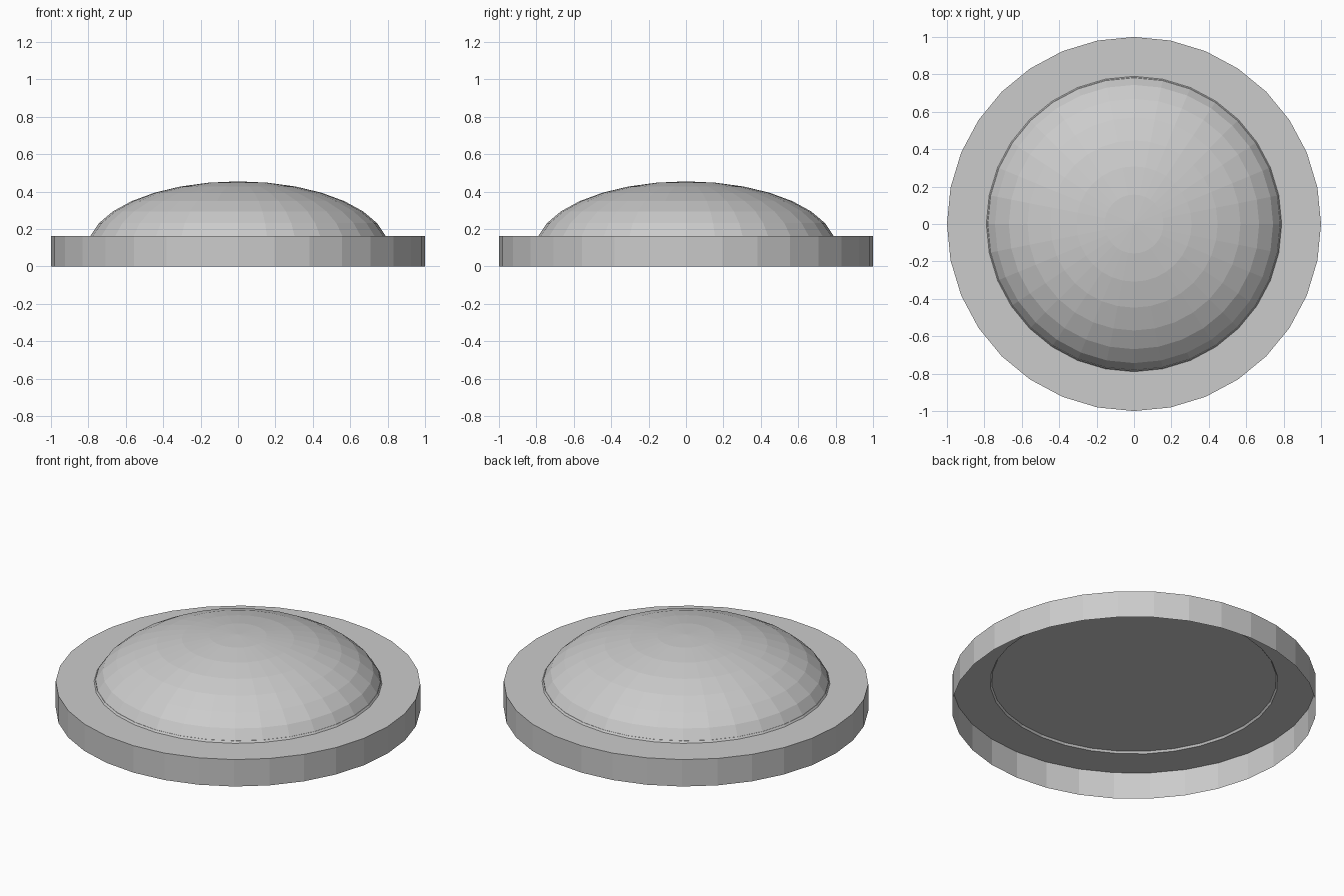
import bpy, bmesh, math

if "Cube" in bpy.data.objects:
    bpy.data.objects.remove(bpy.data.objects["Cube"])

SIDES = 32
RIM_Z = 0.163       # top of the base ring
DOME_R = 0.805      # full radius of the flattened sphere
DOME_H = 0.362      # its vertical radius
DOME_Z = 0.093      # its centre height


def lathe(name, profile):
    """Revolve (radius, z) points into a faceted shell; radius 0 closes to a pole."""
    bm = bmesh.new()
    rings = []
    for r, z in profile:
        if r == 0:
            rings.append([bm.verts.new((0, 0, z))] * SIDES)
        else:
            rings.append([bm.verts.new((r * math.cos(a), r * math.sin(a), z))
                          for a in (2 * math.pi * i / SIDES for i in range(SIDES))])
    for low, high in zip(rings, rings[1:]):
        for i in range(SIDES):
            j = (i + 1) % SIDES
            quad = [low[i], low[j], high[j], high[i]]
            bm.faces.new(list(dict.fromkeys(quad)))
    mesh = bpy.data.meshes.new(name)
    bm.to_mesh(mesh)
    bm.free()
    obj = bpy.data.objects.new(name, mesh)
    bpy.context.collection.objects.link(obj)
    return obj


# Base ring: outer wall and flat top, open underneath
dome = [(DOME_R * math.sin(math.pi * k / 16), DOME_Z + DOME_H * math.cos(math.pi * k / 16))
        for k in range(7, 0, -1)] + [(0, DOME_Z + DOME_H)]
edge_r = dome[0][0]
lathe("base_ring", [(1, 0), (1, RIM_Z), (edge_r, RIM_Z)])

# Dome: upper part of a flattened sphere
lathe("dome", [(edge_r, RIM_Z)] + dome[1:])

# Flat underside of the dome, set slightly above the ring's top plate
lathe("dome_underside", [(0, RIM_Z + 0.012), (edge_r - 0.006, RIM_Z + 0.012)])
